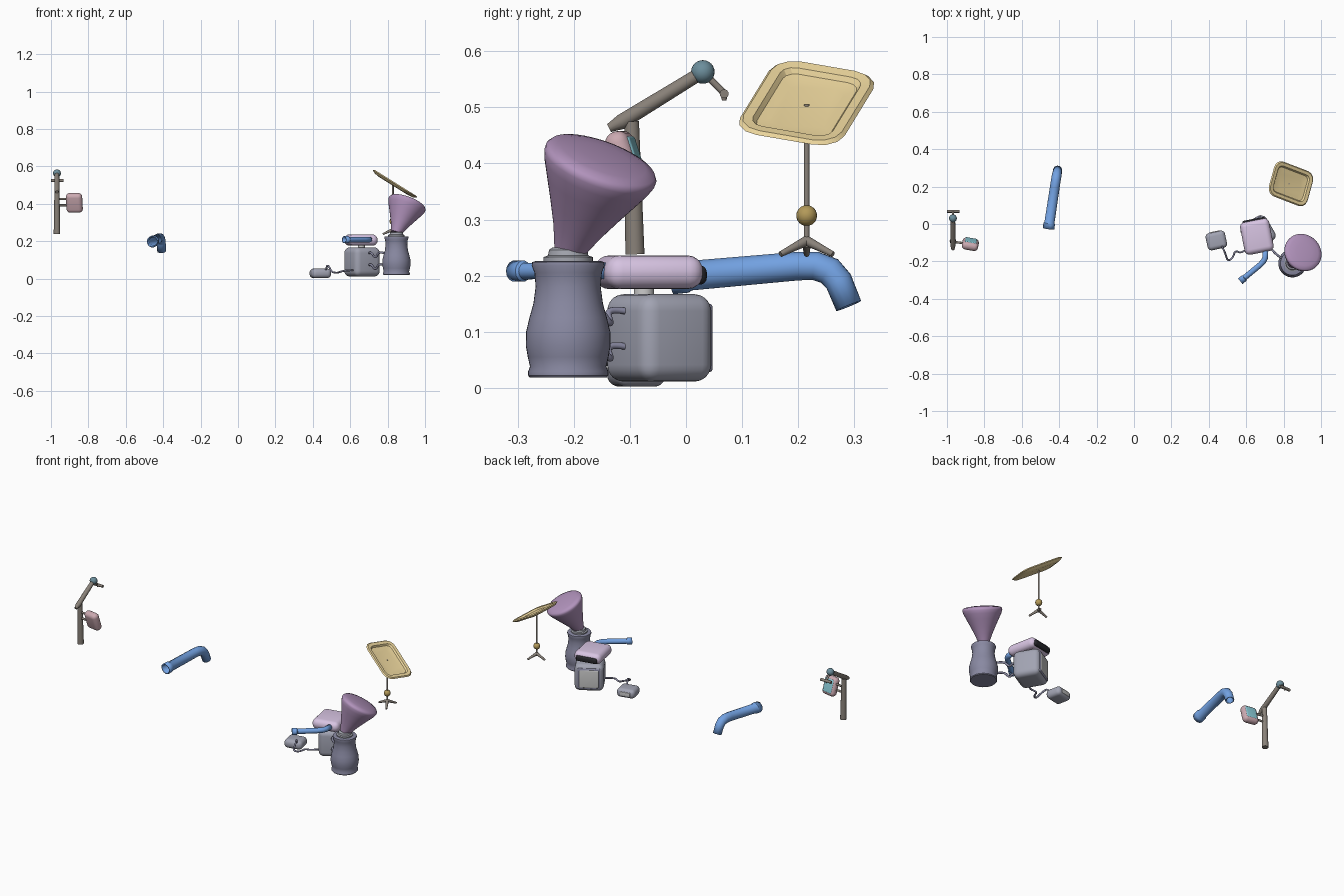
import bpy, bmesh, math
from mathutils import Vector, Euler

if "Cube" in bpy.data.objects:
    bpy.data.objects.remove(bpy.data.objects["Cube"])

MATS = {}
COL = dict(brown=(.25, .22, .19), slate=(.25, .25, .36), purple=(.44, .29, .5), lilac=(.68, .55, .76),
           grey=(.36, .37, .45), pale=(.58, .58, .58), blue=(.17, .36, .76), yellow=(.85, .68, .34),
           gold=(.45, .32, .1), pink=(.6, .4, .44), teal=(.25, .58, .66), petrol=(.15, .27, .33),
           black=(.02, .02, .025), cap=(.37, .38, .43))


def finish(ob, name, col, angle=40):
    ob.name = name
    if col not in MATS:
        m = bpy.data.materials.new(col)
        m.diffuse_color = (*COL[col], 1)
        m.use_nodes = True
        m.node_tree.nodes["Principled BSDF"].inputs["Base Color"].default_value = m.diffuse_color
        MATS[col] = m
    ob.data.materials.clear()
    ob.data.materials.append(MATS[col])
    bpy.ops.object.select_all(action='DESELECT')
    ob.select_set(True)
    bpy.context.view_layer.objects.active = ob
    bpy.ops.object.shade_smooth_by_angle(angle=math.radians(angle))
    return ob


def from_bmesh(bm, name, col, angle=40):
    bmesh.ops.recalc_face_normals(bm, faces=bm.faces)
    me = bpy.data.meshes.new(name)
    bm.to_mesh(me)
    bm.free()
    ob = bpy.data.objects.new(name, me)
    bpy.context.collection.objects.link(ob)
    return finish(ob, name, col, angle)


def rings_mesh(rings, name, col, angle=40):
    """Skin a stack of closed rings and cap both ends."""
    bm = bmesh.new()
    vs = [[bm.verts.new(p) for p in r] for r in rings]
    n = len(vs[0])
    for a, b in zip(vs, vs[1:]):
        for i in range(n):
            bm.faces.new((a[i], a[(i + 1) % n], b[(i + 1) % n], b[i]))
    bm.faces.new(vs[0])
    bm.faces.new(vs[-1])
    return from_bmesh(bm, name, col, angle)


def lathe(name, col, prof, loc, axis=(0, 0, 1), n=40):
    q = Vector((0, 0, 1)).rotation_difference(Vector(axis))
    ang = [2 * math.pi * i / n for i in range(n)]
    rings = [[Vector(loc) + q @ Vector((r * math.cos(a), r * math.sin(a), z)) for a in ang] for r, z in prof]
    return rings_mesh(rings, name, col)


def rbox(name, col, size, loc, rot=(0, 0, 0), bevel=.02, off=(0, 0, 0)):
    e = Euler([math.radians(a) for a in rot])
    bm = bmesh.new()
    bmesh.ops.create_cube(bm, size=1)
    bmesh.ops.scale(bm, vec=size, verts=bm.verts)
    bmesh.ops.bevel(bm, geom=bm.edges[:], offset=min(bevel, min(size) * .48), segments=5, profile=.5, affect='EDGES')
    ob = from_bmesh(bm, name, col, 50)
    ob.location = Vector(loc) + e.to_matrix() @ Vector(off)
    ob.rotation_euler = e
    return ob


def tube(name, col, pts, radii, hollow=0, smooth=False):
    cu = bpy.data.curves.new(name, 'CURVE')
    cu.dimensions = '3D'
    cu.bevel_depth = 1
    cu.bevel_resolution = 5
    cu.use_fill_caps = not hollow
    if not isinstance(radii, (list, tuple)):
        radii = [radii] * len(pts)
    sp = cu.splines.new('NURBS' if smooth else 'POLY')
    sp.points.add(len(pts) - 1)
    for p, co, r in zip(sp.points, pts, radii):
        p.co = (*co, 1)
        p.radius = r
    if smooth:
        sp.use_endpoint_u = True
        sp.order_u = 3
    ob = bpy.data.objects.new(name, cu)
    bpy.context.collection.objects.link(ob)
    bpy.ops.object.select_all(action='DESELECT')
    ob.select_set(True)
    bpy.context.view_layer.objects.active = ob
    bpy.ops.object.convert(target='MESH')
    ob = finish(bpy.context.object, name, col)
    if hollow:
        m = ob.modifiers.new('wall', 'SOLIDIFY')
        m.thickness = hollow
        m.offset = -1
    return ob


def ball(name, col, r, loc):
    bm = bmesh.new()
    bmesh.ops.create_uvsphere(bm, u_segments=20, v_segments=12, radius=r)
    ob = from_bmesh(bm, name, col)
    ob.location = loc
    return ob


# Post with raised arm and hanging crossbar
X = -.968
tube('post', 'brown', [(X, -.091, .238), (X, -.097, .475)], [.0175, .0135])
tube('post_arm', 'brown', [(X, -.137, .463), (X, -.115, .474), (X, .03, .563)], [.008, .014, .012])
ball('arm_joint', 'petrol', .021, (X, .03, .563))
tube('drop_arm', 'brown', [(X, .03, .563), (X, .068, .525)], .006)
tube('crossbar', 'brown', [(X - .033, .068, .524), (X + .035, .068, .524)], .008)
tube('crossbar_tip', 'brown', [(X, .068, .524), (X, .068, .512)], [.007, .004])

# Side display on the post
HC, HR = (-.875, -.108, .405), (18, 0, -10)
rbox('display_shell', 'pink', (.088, .045, .108), HC, HR, .021)
rbox('display_face', 'teal', (.062, .012, .078), HC, HR, .006, off=(0, .0185, 0))
for z in (.392, .426):
    tube('display_bracket', 'brown', [(X, -.095, z), (-.9, -.104, z)], .006)

# Large bent pipe
tube('large_pipe', 'blue',
     [(-.457, -.025, .197), (-.453, .003, .2), (-.452, .008, .2), (-.423, .2, .217), (-.418, .232, .217),
      (-.414, .256, .208), (-.411, .272, .19), (-.408, .29, .146)],
     [.031, .031, .027, .026, .026, .026, .025, .024], hollow=.006)

# Small bent pipe feeding the pad
tube('small_pipe', 'blue',
     [(.568, -.306, .208), (.588, -.29, .208), (.591, -.287, .208), (.675, -.218, .209), (.692, -.2, .209),
      (.701, -.182, .209), (.703, -.14, .209)],
     [.019, .019, .015, .015, .015, .015, .015], hollow=.004)

# Main box with back panel, neck and soft pad on top
BC, BR = (.663, -.048, .089), (0, 0, 30)
rbox('main_box', 'grey', (.158, .148, .156), BC, BR, .03)
rbox('main_box_frame', 'slate', (.122, .012, .122), BC, BR, .006, off=(0, .071, 0))
rbox('main_box_panel', 'pale', (.106, .012, .106), BC, BR, .006, off=(0, .073, 0))
lathe('pad_neck', 'pale', [(.018, 0), (.018, .03)], (.66, -.075, .16))
PC, PR = (.657, -.067, .206), (0, 0, 11)
rbox('pad', 'lilac', (.158, .178, .06), PC, PR, .028)
rbox('pad_strip', 'black', (.125, .026, .034), PC, PR, .012, off=(0, .083, -.005))

# Small pod
DC, DR = (.44, -.088, .028), (0, 0, 12)
rbox('pod', 'grey', (.106, .094, .052), DC, DR, .022)
rbox('pod_panel', 'pale', (.06, .01, .024), DC, DR, .004, off=(0, .0445, 0))

# Cables
tube('pod_cable', 'slate', [(.47, -.12, .045), (.475, -.13, .075), (.49, -.16, .06), (.5, -.2, .035),
     (.53, -.18, .03), (.54, -.14, .035), (.58, -.16, .045), (.63, -.11, .045)], .005, smooth=True)
for z in (.135, .072):
    tube('urn_cable', 'slate', [(.7, -.1, z), (.71, -.145, z + .01), (.735, -.13, z - .03), (.755, -.16, z + .015),
         (.8, -.19, z - .005)], .006, smooth=True)

# Urn with collar and tilted horn
UC = (.847, -.21, 0)
lathe('urn', 'slate', [(.068, .018), (.0715, .022), (.0715, .029), (.068, .038), (.072, .055), (.0755, .075),
      (.075, .1), (.069, .125), (.062, .15), (.058, .18), (.06, .205), (.065, .218), (.064, .224), (.058, .226)], UC)
lathe('urn_collar', 'cap', [(.044, .222), (.044, .233), (.036, .236), (.034, .246), (.028, .25)], UC)
lathe('horn', 'purple', [(.028, -.004), (.033, .01), (.045, .04), (.064, .08), (.084, .12), (.098, .148), (.104, .165),
      (.104, .173), (.099, .18), (.08, .186), (.045, .19), (.01, .191)], (.847, -.207, .247), (.33, .32, .88), 48)

# Tilted tray: rounded rectangle rings, dished on the upper side
def tray_ring(hx, hy, r, h):
    t, d = math.radians(32), math.radians(-18)
    out = []
    for k, (sx, sy) in enumerate(((1, 1), (-1, 1), (-1, -1), (1, -1))):
        for j in range(4):
            a = math.pi / 2 * (k + j / 3)
            u, v = sx * (hx - r) + r * math.cos(a), sy * (hy - r) + r * math.sin(a)
            u, v = u * math.cos(d) - v * math.sin(d), u * math.sin(d) + v * math.cos(d)
            out.append(Vector((.838 + u * math.cos(t) + h * math.sin(t), .215 + v,
                               .505 - u * math.sin(t) + h * math.cos(t))))
    return out


rings_mesh([tray_ring(.085, .06, .025, -.012), tray_ring(.112, .084, .036, -.008), tray_ring(.128, .098, .045, .002),
            tray_ring(.122, .092, .042, .008), tray_ring(.103, .075, .025, .006), tray_ring(.097, .069, .023, -.003),
            tray_ring(.075, .05, .02, -.006)], 'tray', 'yellow', 20)

# Tray stand with ball joint and three legs
SX, SY = .828, .215
tube('tray_stem', 'brown', [(SX, SY, .25), (SX, SY, .505)], .005)
ball('stem_ball', 'gold', .0185, (SX, SY, .307))
for k in range(3):
    a = math.radians(180 + 120 * k)
    c, s = math.cos(a), math.sin(a)
    tube('stand_leg', 'brown', [(SX, SY, .262), (SX + .025 * c, SY + .025 * s, .251), (SX + .054 * c, SY + .054 * s, .238)],
         [.009, .007, .005])
